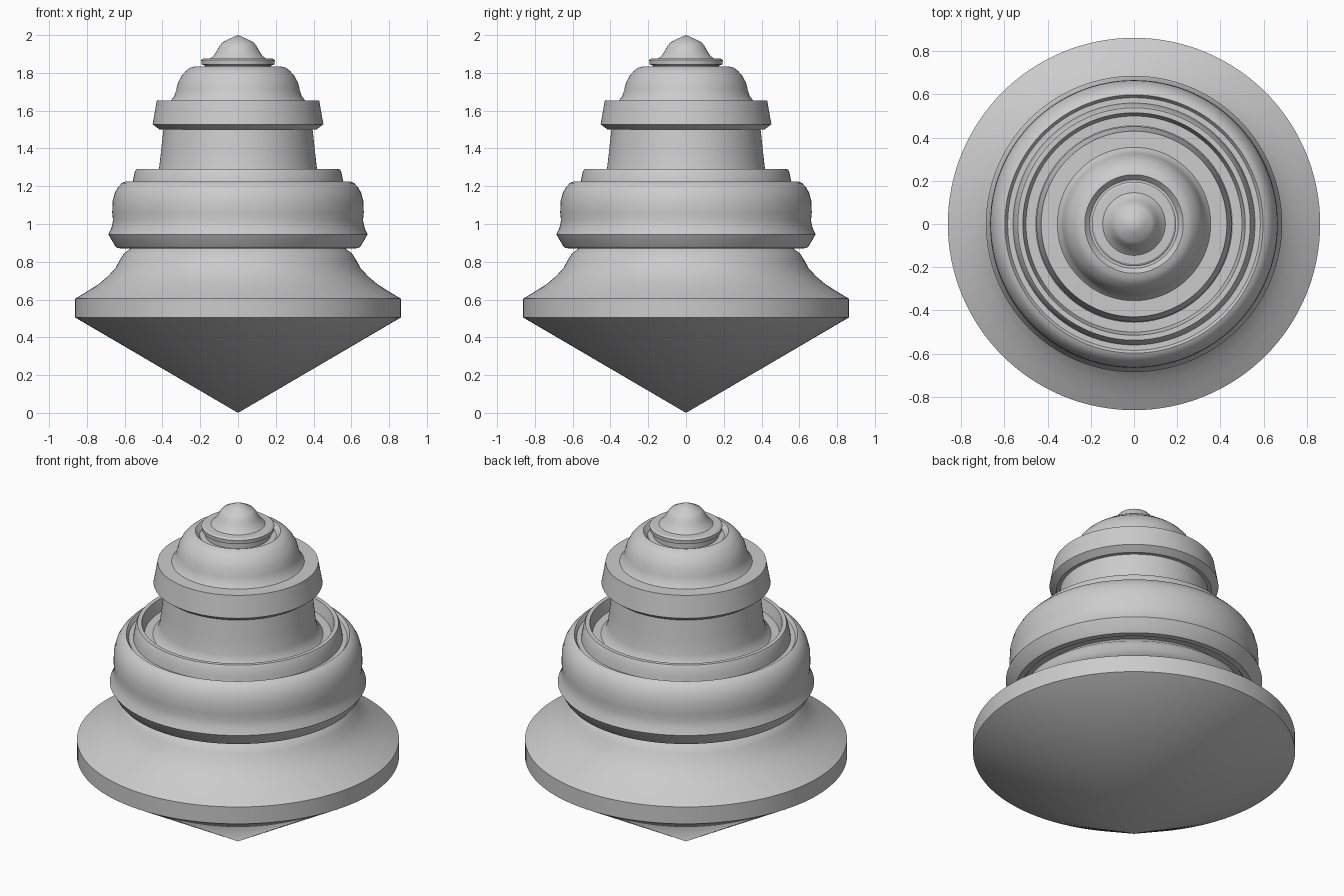
import bpy
import bmesh
import math

SIDES = 128


def lathe(name, profile):
    """Spin a (radius, height) profile around z into a smooth surface."""
    bm = bmesh.new()
    verts = [bm.verts.new((r, 0, z)) for r, z in profile]
    edges = [bm.edges.new(pair) for pair in zip(verts, verts[1:])]
    bmesh.ops.spin(bm, geom=verts + edges, cent=(0, 0, 0), axis=(0, 0, 1),
                   angle=2 * math.pi, steps=SIDES, use_merge=False)
    bmesh.ops.remove_doubles(bm, verts=bm.verts[:], dist=1e-5)
    bmesh.ops.recalc_face_normals(bm, faces=bm.faces[:])
    # Open strips: make sure normals follow the profile direction (outside)
    bm.normal_update()
    flux = sum(f.normal.dot(f.calc_center_median()) * f.calc_area() for f in bm.faces)
    ref = sum((r0 + r1) / 2 * ((z1 - z0) * (r0 + r1) / 2 - (r1 - r0) * (z0 + z1) / 2)
              for (r0, z0), (r1, z1) in zip(profile, profile[1:]))
    if flux * ref < 0:
        bmesh.ops.reverse_faces(bm, faces=bm.faces[:])
    mesh = bpy.data.meshes.new(name)
    bm.to_mesh(mesh)
    bm.free()
    obj = bpy.data.objects.new(name, mesh)
    bpy.context.collection.objects.link(obj)
    bpy.ops.object.select_all(action='DESELECT')
    obj.select_set(True)
    bpy.context.view_layer.objects.active = obj
    bpy.ops.object.shade_smooth_by_angle(angle=math.radians(30))
    return obj


# Pointed underside, straight rim and flaring skirt
lathe("flared_base", [
    (0, 0), (0.862, 0.505), (0.862, 0.605), (0.80, 0.642), (0.735, 0.684),
    (0.69, 0.722), (0.65, 0.765), (0.625, 0.81), (0.603, 0.845),
    (0.575, 0.865), (0.555, 0.885)])

# Wide rounded body with a shallow groove on top
lathe("lower_body", [
    (0.555, 0.885), (0.60, 0.885), (0.61, 0.87), (0.64, 0.873), (0.653, 0.888),
    (0.686, 0.945), (0.67, 0.98), (0.662, 1.02), (0.666, 1.06), (0.664, 1.12),
    (0.652, 1.165), (0.635, 1.195), (0.615, 1.217), (0.598, 1.224),
    (0.585, 1.205), (0.56, 1.205)])

# Raised lip around a channel
lathe("channel_lip", [
    (0.56, 1.205), (0.556, 1.23), (0.547, 1.275), (0.538, 1.291),
    (0.515, 1.291), (0.50, 1.225), (0.455, 1.225)])

# Tapered neck rising out of the channel
lathe("neck", [
    (0.455, 1.225), (0.43, 1.25), (0.418, 1.293), (0.408, 1.38), (0.395, 1.50)])

# Upper collar
lathe("upper_collar", [
    (0.395, 1.50), (0.415, 1.50), (0.452, 1.528), (0.43, 1.653), (0.355, 1.655)])

# Dome with a recessed top
lathe("dome", [
    (0.355, 1.655), (0.338, 1.675), (0.327, 1.71), (0.318, 1.748),
    (0.298, 1.785), (0.276, 1.81), (0.255, 1.827), (0.228, 1.834),
    (0.205, 1.81), (0.175, 1.81)])

# Finial cap with its small ring
lathe("finial", [
    (0.175, 1.81), (0.175, 1.838), (0.193, 1.845), (0.195, 1.868), (0.185, 1.875),
    (0.145, 1.877), (0.128, 1.893), (0.11, 1.92), (0.097, 1.945),
    (0.083, 1.961), (0.04, 1.983), (0, 2.0)])
